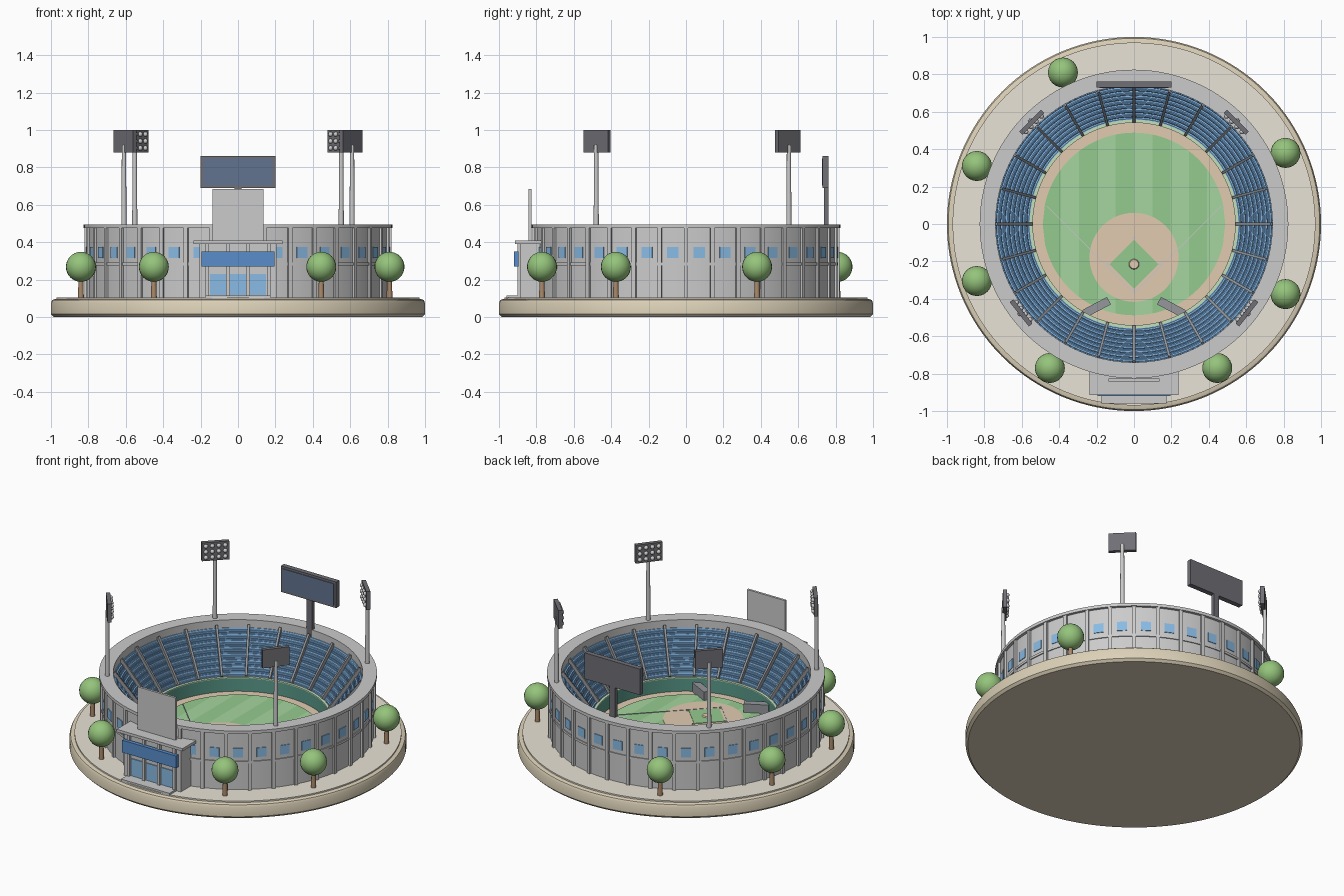
import bpy, bmesh, math
from math import sin, cos, pi, radians, atan2, hypot
from mathutils import Matrix, Vector, Euler

if "Cube" in bpy.data.objects:
    bpy.data.objects.remove(bpy.data.objects["Cube"])

mats = {}
COL = dict(sand=(.72, .64, .48), plaza=(.82, .77, .67), grey=(.6, .6, .61), pale=(.72, .72, .73),
           dark=(.16, .16, .18), aisle=(.3, .31, .33), seat=(.25, .5, .82), tier=(.15, .33, .6),
           fence=(.1, .32, .25), rim=(.55, .75, .5), dirt=(.76, .6, .44), grass1=(.3, .6, .28),
           grass2=(.38, .67, .35), white=(.92, .92, .9), glass=(.25, .5, .78), sign=(.1, .27, .6),
           screen=(.12, .17, .28), leaf=(.3, .55, .2), trunk=(.4, .25, .14))


def finish(name, bm, col, smooth=None):
    bmesh.ops.recalc_face_normals(bm, faces=bm.faces)
    me = bpy.data.meshes.new(name)
    bm.to_mesh(me)
    bm.free()
    ob = bpy.data.objects.new(name, me)
    bpy.context.collection.objects.link(ob)
    if col not in mats:
        mats[col] = bpy.data.materials.new(col)
        mats[col].diffuse_color = (*COL[col], 1)
    me.materials.append(mats[col])
    if smooth:
        bpy.ops.object.select_all(action='DESELECT')
        ob.select_set(True)
        bpy.context.view_layer.objects.active = ob
        bpy.ops.object.shade_smooth_by_angle(angle=radians(smooth))
    return ob


def lathe(name, profiles, col, segs=96, center=(0, 0)):
    """Spin closed (r, z) profiles about a vertical axis."""
    bm = bmesh.new()
    for prof in profiles:
        rings = []
        for i in range(segs):
            a = 2 * pi * i / segs
            rings.append([bm.verts.new((center[0] + r * cos(a), center[1] + r * sin(a), z)) for r, z in prof])
        n = len(prof)
        for i in range(segs):
            p, q = rings[i], rings[(i + 1) % segs]
            for j in range(n):
                k = (j + 1) % n
                if prof[j][0] < 1e-6 and prof[k][0] < 1e-6:
                    continue
                bm.faces.new((p[j], q[j], q[k], p[k]))
    bmesh.ops.remove_doubles(bm, verts=bm.verts, dist=1e-6)
    return finish(name, bm, col, 30)


def disc(name, r, z0, z1, col, center=(0, 0), segs=96):
    return lathe(name, [[(0, z0), (r, z0), (r, z1), (0, z1)]], col, segs, center)


def boxes(name, items, col):
    """items: (size, location, rotation) of boxes sharing one mesh."""
    bm = bmesh.new()
    for size, loc, rot in items:
        m = Matrix.LocRotScale(Vector(loc), Euler(rot), Vector(size))
        bmesh.ops.create_cube(bm, size=1, matrix=m)
    return finish(name, bm, col)


def span(x0, x1, y0, y1, z0, z1):
    return ((x1 - x0, y1 - y0, z1 - z0), ((x0 + x1) / 2, (y0 + y1) / 2, (z0 + z1) / 2), (0, 0, 0))


def polar(size, r, a, z, tilt=0):
    return (size, (r * cos(a), r * sin(a), z), (0, tilt, a))


# Round base and plaza
lathe("base", [[(0, 0), (.985, 0), (1, .015), (1, .075), (.993, .09), (.98, .095), (0, .095)]], "sand", 128)
disc("plaza", .97, .09, .104, "plaza", segs=128)

# Outer wall, top cap and belt course
lathe("outer_wall", [[(.79, .1), (.808, .1), (.808, .48), (.79, .48)]], "grey", 108)
lathe("wall_cap", [[(.74, .44), (.74, .495), (.825, .495), (.825, .475), (.79, .475), (.79, .44)]], "grey", 108)
lathe("wall_belt", [[(.8, .275), (.814, .275), (.814, .29), (.8, .29)]], "grey", 108)
entry = lambda a: abs(a + pi / 2 - 2 * pi * round((a + pi / 2) / (2 * pi))) < radians(13)
ribs = [radians(10 * i) for i in range(36)]
boxes("wall_ribs", [polar((.03, .022, .375), .806, a, .2875) for a in ribs], "grey")
boxes("wall_windows", [polar((.02, .06, .06), .802, a + radians(5), .345)
                       for a in ribs if not entry(a + radians(5))], "glass")

# Seating bowl: stepped tiers with a seat row on each
R0, R1, Z0, Z1, N = .556, .742, .205, .455, 8
dr, dz = (R1 - R0) / N, (Z1 - Z0) / N
steps = []
for i in range(N):
    steps += [(R0 + i * dr, Z0 + i * dz), (R0 + (i + 1) * dr, Z0 + i * dz)]
lathe("seating_tiers", [steps + [(R1, Z1), (.76, Z1), (.76, .1), (R0, .1)]], "tier")
rows = []
for i in range(N):
    r, z = R0 + i * dr, Z0 + i * dz
    rows.append([(r + .006, z - .002), (r + .006, z + .01), (r + .015, z + .01),
                 (r + .017, z + .021), (r + .021, z + .021), (r + .021, z - .002)])
lathe("seat_rows", rows, "seat")
slope = atan2(Z1 - Z0, R1 - R0)
boxes("aisles", [polar((hypot(R1 - R0, Z1 - Z0), .014, .03), (R0 + R1) / 2, radians(15 * i),
                       (Z0 + Z1) / 2 + .006, -slope) for i in range(24)], "aisle")

# Field fence, warning track and striped grass
lathe("field_fence", [[(.543, .1), (.543, .205), (.558, .205), (.558, .1)]], "fence")
lathe("fence_rim", [[(.541, .203), (.541, .209), (.558, .209), (.558, .203)]], "rim")
disc("warning_track", .545, .1, .118, "dirt")
GR, W = .488, .0976
for par, col in ((0, "grass1"), (1, "grass2")):
    bm = bmesh.new()
    for i in range(par, 10, 2):
        xs = [-GR + W * (i + k / 8) for k in range(9)]
        ys = [math.sqrt(max(GR * GR - x * x, 1e-6)) for x in xs]
        top = [bm.verts.new((x, y, .122)) for x, y in zip(xs, ys)]
        bot = [bm.verts.new((x, -y, .122)) for x, y in zip(xs, ys)]
        for k in range(8):
            bm.faces.new((bot[k], bot[k + 1], top[k + 1], top[k]))
    ob = finish("grass_stripes", bm, col)
    for p in ob.data.polygons:
        if p.normal.z < 0:
            p.flip()

# Infield, mound, bases and foul lines
disc("infield_dirt", .238, .118, .125, "dirt", (0, -.178), 64)
boxes("infield_grass", [((.184, .184, .008), (0, -.215, .124), (0, 0, pi / 4))], "grass1")
lathe("pitcher_mound", [[(0, .12), (.032, .12), (.024, .135), (0, .135)]], "dirt", 32, (0, -.215))
boxes("bases", [((.014, .014, .008), (x, y, .127), (0, 0, pi / 4))
                for x, y in ((0, -.075), (.14, -.215), (-.14, -.215), (0, -.355))], "white")
boxes("foul_lines", [((.66, .005, .003), (s * .233, -.137, .1255), (0, 0, s * pi / 4)) for s in (-1, 1)], "white")
boxes("dugouts", [((.15, .045, .06), (s * .2, -.445, .148), (0, 0, -s * radians(28))) for s in (-1, 1)], "aisle")

# Entrance block
boxes("entrance_block", [span(-.205, .205, -.885, -.76, .1, .395)], "grey")
boxes("entrance_roof", [span(-.238, .238, -.915, -.765, .39, .408)], "grey")
boxes("entrance_step", [span(-.175, .175, -.96, -.88, .1, .116)], "pale")
boxes("entrance_columns", [span(x - .009, x + .009, -.902, -.88, .11, .392)
                           for x in (-.165, -.055, .055, .165)], "pale")
boxes("entrance_doors", [span(x - .043, x + .043, -.891, -.88, .118, .23) for x in (-.108, 0, .108)], "glass")
boxes("entrance_sign", [span(-.195, .195, -.92, -.895, .27, .35)], "sign")
boxes("entrance_panel", [span(-.137, .137, -.842, -.827, .4, .685)], "grey")

# Scoreboard
boxes("scoreboard_frame", [span(-.2, .2, .73, .762, .69, .86)], "dark")
boxes("scoreboard_screen", [span(-.185, .185, .726, .74, .704, .846)], "screen")
boxes("scoreboard_post", [span(-.02, .02, .738, .762, .4, .7)], "dark")

# Floodlight towers
for x, y in ((.552, .55), (-.552, .55), (.61, -.48), (-.61, -.48)):
    a, r = atan2(y, x), hypot(x, y)
    lathe("light_pole", [[(0, .48), (.014, .48), (.011, .92), (0, .92)]], "grey", 16, (x, y))
    boxes("light_panel", [polar((.025, .165, .12), r - .008, a, .94)], "dark")
    bm = bmesh.new()
    for i in range(4):
        for j in range(3):
            m = Matrix.Rotation(a, 4, 'Z') @ Matrix.Translation((r - .022, (i - 1.5) * .039, .94 + (j - 1) * .037))
            bmesh.ops.create_uvsphere(bm, u_segments=10, v_segments=6, radius=.0135, matrix=m)
    finish("flood_lamps", bm, "white", 60)

# Trees
for x, y in ((-.38, .81), (-.84, .31), (.81, .38), (-.84, -.305), (.81, -.375), (-.45, -.77), (.445, -.77)):
    lathe("tree_trunk", [[(0, .1), (.016, .1), (.012, .22), (0, .22)]], "trunk", 12, (x, y))
    bm = bmesh.new()
    bmesh.ops.create_uvsphere(bm, u_segments=24, v_segments=16, radius=.08,
                              matrix=Matrix.Translation((x, y, .268)))
    finish("tree_crown", bm, "leaf", 60)

for m in bpy.data.materials:
    if m.users and not m.is_grease_pencil:
        m.use_nodes = True
        m.node_tree.nodes["Principled BSDF"].inputs["Base Color"].default_value = m.diffuse_color
